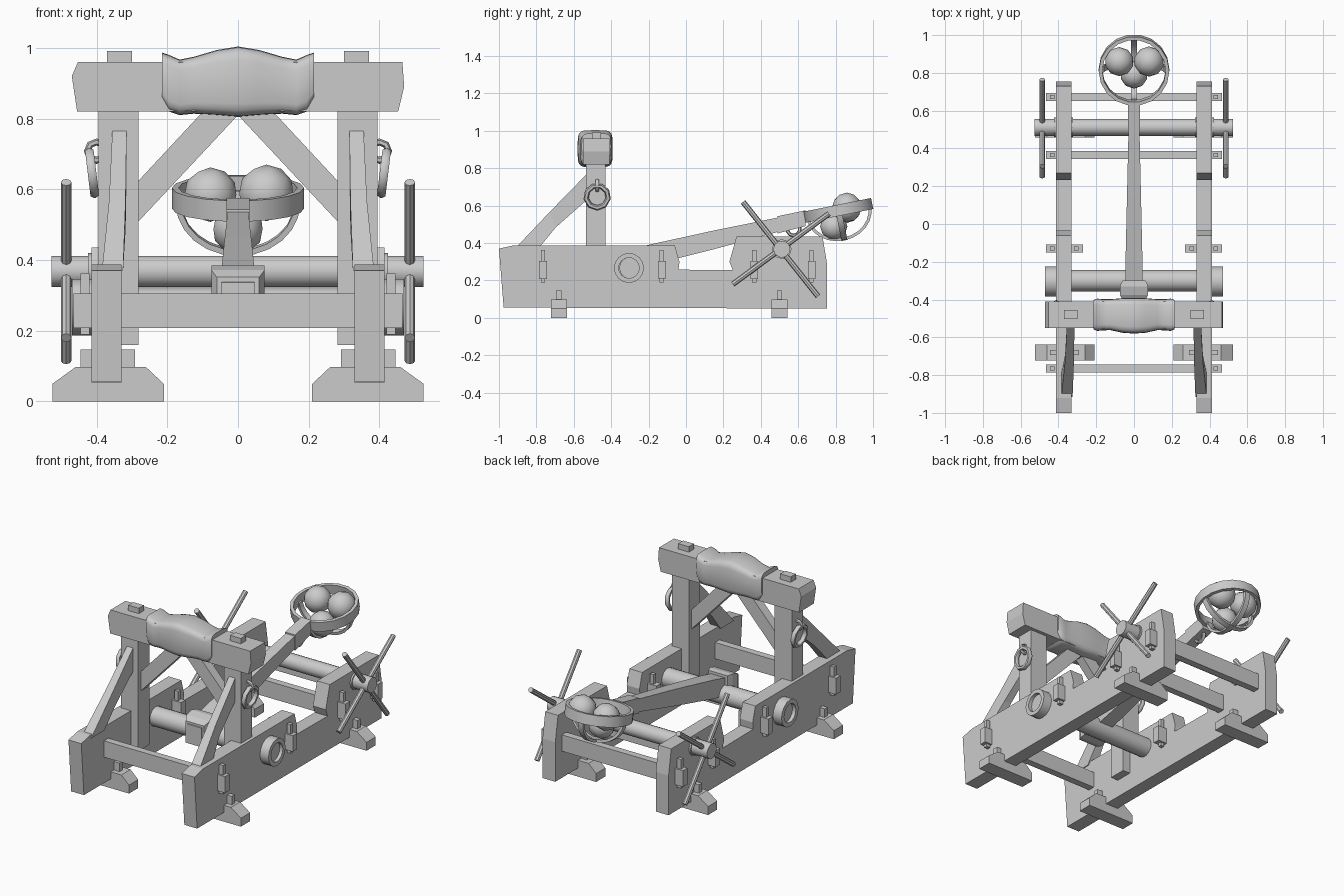
import bpy, bmesh, math
from mathutils import Vector, Matrix

if "Cube" in bpy.data.objects:
    bpy.data.objects.remove(bpy.data.objects["Cube"])

grey = bpy.data.materials.new("plain grey")
grey.diffuse_color = (0.6, 0.6, 0.6, 1)
grey.use_nodes = True
grey.node_tree.nodes["Principled BSDF"].inputs["Base Color"].default_value = grey.diffuse_color


def finish(name, bm, smooth=None):
    bmesh.ops.recalc_face_normals(bm, faces=bm.faces)
    me = bpy.data.meshes.new(name)
    bm.to_mesh(me)
    bm.free()
    me.materials.append(grey)
    ob = bpy.data.objects.new(name, me)
    bpy.context.collection.objects.link(ob)
    if smooth:
        bpy.ops.object.select_all(action='DESELECT')
        ob.select_set(True)
        bpy.context.view_layer.objects.active = ob
        bpy.ops.object.shade_smooth_by_angle(angle=math.radians(smooth))
    return ob


def loft(name, rings, closed=False, smooth=None, matrix=None):
    """Skin through rings of points; ends are capped unless closed."""
    bm = bmesh.new()
    vs = [[bm.verts.new(p) for p in r] for r in rings]
    n, m = len(vs[0]), len(vs)
    for i in range(m if closed else m - 1):
        a, b = vs[i], vs[(i + 1) % m]
        for j in range(n):
            k = (j + 1) % n
            bm.faces.new((a[j], a[k], b[k], b[j]))
    if not closed:
        bm.faces.new(vs[0])
        bm.faces.new(vs[-1])
    if matrix:
        bm.transform(matrix)
    return finish(name, bm, smooth)


def box(name, x, y, z):
    return loft(name, [[(x[0], y[0], h), (x[1], y[0], h), (x[1], y[1], h), (x[0], y[1], h)] for h in z])


def prism_x(name, pts, x0, x1):
    return loft(name, [[(x, y, z) for y, z in pts] for x in (x0, x1)])


def prism_y(name, pts, y0, y1):
    return loft(name, [[(x, y, z) for x, z in pts] for y in (y0, y1)])


def rod(name, p, q, r, n=12, r2=None):
    p, q = Vector(p), Vector(q)
    rot = (q - p).to_track_quat('Z', 'Y')
    circ = [Vector((math.cos(2 * math.pi * i / n), math.sin(2 * math.pi * i / n), 0)) for i in range(n)]
    return loft(name, [[c + rot @ (v * s) for v in circ] for c, s in ((p, r), (q, r2 or r))], smooth=40)


def hoop(name, ro, ri, h, n, matrix):
    """Flat band turned about z, then placed by the matrix."""
    rings = []
    for i in range(n):
        c, s = math.cos(2 * math.pi * i / n), math.sin(2 * math.pi * i / n)
        rings.append([(r * c, r * s, z) for r, z in ((ro, -h / 2), (ro, h / 2), (ri, h / 2), (ri, -h / 2))])
    return loft(name, rings, True, 40, matrix)


def torus(name, R, r, n, m, matrix):
    rings = []
    for i in range(n):
        a = 2 * math.pi * i / n
        rings.append([((R + r * math.cos(b)) * math.cos(a), (R + r * math.cos(b)) * math.sin(a), r * math.sin(b))
                      for b in (2 * math.pi * j / m for j in range(m))])
    return loft(name, rings, True, 60, matrix)


ALONG_X = Matrix.Rotation(math.pi / 2, 4, 'Y')

RAIL = [(-.975, .055), (-1, .37), (-.92, .388), (-.06, .388), (-.035, .30), (-.04, .258), (.25, .255),
        (.232, .30), (.27, .435), (.73, .435), (.755, .285), (.755, .05)]

for s, side in ((-1, "left"), (1, "right")):
    # side rail
    prism_x(side + "_rail", RAIL, s * .33, s * .414)
    # feet with pegs
    for y, where in ((-.68, "front"), (.5, "back")):
        foot = [(.21, 0), (.525, 0), (.525, .05), (.46, .097), (.26, .097), (.21, .05)]
        prism_y(f"{side}_{where}_foot", [(s * x, z) for x, z in foot], y - .043, y + .043)
        for x0, x1 in ((.414, .445), (.292, .33)):
            box(f"{side}_{where}_foot_peg", sorted((s * x0, s * x1)), (y - .014, y + .014), (.09, .147))
    # locking pins of the cross beams
    for y in (-.765, -.13, .365, .672):
        box(side + "_beam_pin", sorted((s * .42, s * .445)), (y - .011, y + .011), (.19, .362))
    # short tenon block with inner pin
    box(side + "_tenon_block", sorted((s * .27, s * .465)), (-.15, -.108), (.21, .305))
    box(side + "_inner_pin", sorted((s * .295, s * .318)), (-.14, -.118), (.19, .362))
    # upright post with tenon through the top beam
    box(side + "_post", sorted((s * .281, s * .394)), (-.535, -.43), (.16, .83))
    box(side + "_post_tenon", sorted((s * .30, s * .37)), (-.502, -.455), (.82, .992))
    # long brace from post to rail
    loft(side + "_rail_brace", [
        [(s * .315, -.525, .775), (s * .355, -.525, .775), (s * .355, -.525, .635), (s * .315, -.525, .635)],
        [(s * .318, -.73, .565), (s * .365, -.73, .565), (s * .365, -.695, .485), (s * .318, -.695, .485)],
        [(s * .325, -.915, .37), (s * .385, -.915, .37), (s * .385, -.79, .37), (s * .325, -.79, .37)]])
    # diagonal brace from post to top beam
    prism_y(side + "_top_brace", [(s * x, z) for x, z in
            ((.09, .83), (0, .83), (.0, .81), (.29, .50), (.29, .615))], -.51, -.455)
    # hanging ring and its staple
    torus(side + "_hanging_ring", .06, .014, 9, 6, Matrix.Translation((s * .413, -.475, .648))
          @ Matrix.Rotation(s * .12, 4, 'Y') @ ALONG_X)
    torus(side + "_ring_staple", .026, .01, 8, 6, Matrix.Translation((s * .40, -.475, .708))
          @ Matrix.Rotation(math.pi / 2, 4, 'X'))
    # axle end collar
    hoop(side + "_axle_collar", .08, .055, .056, 16, Matrix.Translation((s * .442, -.305, .267)) @ ALONG_X)
    # crossed windlass handles
    x = s * .486
    rod(side + "_handle", (x, .305, .62), (x, .706, .115), .015, 8, .015)
    rod(side + "_handle", (x, .25, .18), (x, .765, .558), .015, 8, .015)
    # windlass bearing
    rod(side + "_windlass_bearing", (s * .322, .512, .368), (s * .424, .512, .368), .052, 12)

# cross beams
for y in (-.765, .365, .672):
    box("cross_beam", (-.465, .465), (y - .021, y + .021), (.208, .305))

# torsion axle and windlass drum
rod("axle", (-.45, -.3, .267), (.45, -.3, .267), .057, 14)
rod("windlass_drum", (-.528, .512, .368), (.524, .512, .368), .045, 14)

# top beam
prism_y("top_beam", [(-.453, .96), (-.47, .92), (-.455, .82), (.453, .82), (.47, .89), (.465, .96)], -.55, -.41)

# cloth padding wrapped on the top beam: x, front, back, bottom, top
half = [(.215, -.558, -.402, .85, .987), (.195, -.566, -.395, .82, .98), (.165, -.563, -.398, .81, .967),
        (.125, -.562, -.398, .814, .975), (.06, -.576, -.393, .81, .994), (0, -.58, -.392, .805, 1.004)]
stations = [(-h[0],) + h[1:] for h in half] + half[-2::-1]
rings = []
for x, f, b, lo, hi in stations:
    ring = []
    for i in range(20):
        c, d = math.cos(math.pi * i / 10), math.sin(math.pi * i / 10)
        u, v = math.copysign(abs(c) ** .4, c), math.copysign(abs(d) ** .4, d)
        ring.append((x, (f + b) / 2 + u * (b - f) / 2, (lo + hi) / 2 + v * (hi - lo) / 2))
    rings.append(ring)
loft("beam_padding", rings, smooth=50)


# throwing arm: sections given by y, half width, half height
def arm_part(name, sections):
    loft(name, [[(sx * w, y, .382 + .236 * y + sz * h) for sx, sz in ((-1, -1), (1, -1), (1, 1), (-1, 1))]
                for y, w, h in sections])


arm_part("throwing_arm", [(-.41, .047, .052), (-.2, .045, .056), (.15, .037, .05), (.5, .029, .038), (.63, .027, .034)])
arm_part("arm_collar", [(-.405, .06, .065), (-.375, .075, .078), (-.33, .075, .08), (-.30, .062, .07)])
arm_part("arm_sleeve", [(.49, .033, .046), (.64, .033, .042)])
torus("arm_hook_ring", .034, .01, 10, 6, Matrix.Translation((0, .575, .475)) @ ALONG_X)

# basket rim and straps, tilted with the arm
TILT = Matrix.Translation((0, .815, .575)) @ Matrix.Rotation(.2, 4, 'X')
hoop("basket_rim", .187, .168, .06, 18, TILT)
for k in range(2):
    rings = []
    for i in range(13):
        a = math.pi * i / 12
        c, d = math.cos(a), math.sin(a)
        rings.append([(r * c, w, -.012 - q * d) for r, q, w in
                      ((.176, .152, -.016), (.176, .152, .016), (.16, .136, .016), (.16, .136, -.016))])
    loft("basket_strap", rings, smooth=40, matrix=TILT @ Matrix.Rotation(k * math.pi / 2, 4, 'Z'))

# stone balls
for x, y, z, r in ((-.078, .86, .585, .077), (.08, .86, .59, .08), (0, .79, .488, .073)):
    bm = bmesh.new()
    bmesh.ops.create_icosphere(bm, subdivisions=2, radius=r, matrix=Matrix.Translation((x, y, z)))
    finish("stone_ball", bm, 60)
